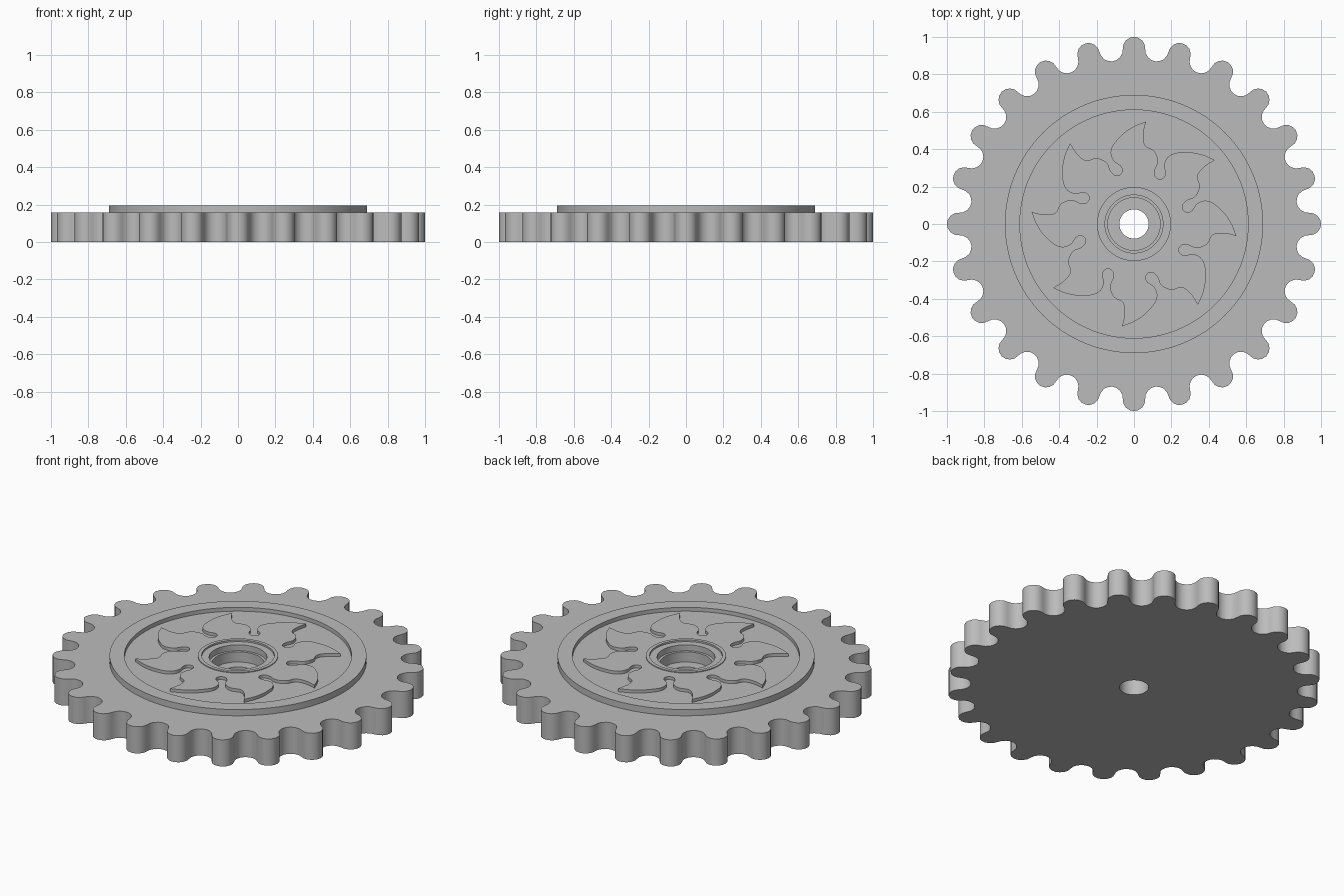
import bpy, bmesh
from math import sin, cos, pi, radians

TEETH, ARC = 24, 8              # tooth count, segments per tip or valley arc
N = TEETH * ARC * 2
PITCH = 2 * pi / TEETH
START = -PITCH / 4
TOP, FLOOR, RIM = 0.158, 0.172, 0.195

if "Cube" in bpy.data.objects:
    bpy.data.objects.remove(bpy.data.objects["Cube"])

grey = bpy.data.materials.new("plain_grey")
grey.use_nodes = True
grey.diffuse_color = (0.5, 0.5, 0.5, 1)
grey.node_tree.nodes["Principled BSDF"].inputs["Base Color"].default_value = (0.5, 0.5, 0.5, 1)


def circle(r):
    return [(r * cos(START + 2 * pi * k / N), r * sin(START + 2 * pi * k / N)) for k in range(N)]


def toothed():
    """Round tips and round valleys, tangent to each other."""
    pts, mid, tip = [], 0.94, 0.06
    valley = 2 * mid * sin(PITCH / 4) - tip
    for t in range(TEETH):
        a, b = t * PITCH, (t + 0.5) * PITCH
        sweep = pi / 2 + PITCH / 4
        for k in range(ARC):
            d = a - sweep + 2 * sweep * k / ARC
            pts.append((mid * cos(a) + tip * cos(d), mid * sin(a) + tip * sin(d)))
        sweep = pi / 2 - PITCH / 4
        for k in range(ARC):
            d = b + pi + sweep - 2 * sweep * k / ARC
            pts.append((mid * cos(b) + valley * cos(d), mid * sin(b) + valley * sin(d)))
    return pts


def finish(ob):
    ob.data.materials.clear()
    ob.data.materials.append(grey)
    bpy.ops.object.select_all(action='DESELECT')
    ob.select_set(True)
    bpy.context.view_layer.objects.active = ob
    bpy.ops.object.shade_smooth_by_angle(angle=radians(32))


def closed_ring(name, loops):
    """Join (outline, height) loops into a closed ring-shaped solid."""
    bm = bmesh.new()
    rows = [[bm.verts.new((x, y, z)) for x, y in pts] for pts, z in loops]
    for i, row in enumerate(rows):
        nxt = rows[(i + 1) % len(rows)]
        for k in range(N):
            j = (k + 1) % N
            bm.faces.new((row[k], row[j], nxt[j], nxt[k]))
    bmesh.ops.recalc_face_normals(bm, faces=bm.faces)
    me = bpy.data.meshes.new(name)
    bm.to_mesh(me)
    bm.free()
    ob = bpy.data.objects.new(name, me)
    bpy.context.collection.objects.link(ob)
    finish(ob)


def turned(name, profile):
    closed_ring(name, [(circle(r), z) for r, z in profile])


# Toothed wheel with a stepped centre hole
wheel = [(toothed(), 0), (toothed(), TOP)]
wheel += [(circle(r), z) for r, z in
          [(0.65, TOP), (0.65, FLOOR), (0.205, FLOOR), (0.205, 0.09), (0.078, 0.09), (0.078, 0)]]
closed_ring("toothed_wheel", wheel)

# Raised rim and stepped hub sleeve
turned("raised_rim", [(0.69, 0.15), (0.69, RIM), (0.61, RIM), (0.61, 0.15)])
turned("hub_sleeve", [(0.215, 0.08), (0.215, RIM), (0.195, RIM), (0.195, 0.185), (0.155, 0.185),
                      (0.155, 0.15), (0.14, 0.15), (0.14, 0.08)])

# Sun emblem: one flame repeated eight times around the hub
flame = [(0.11, 0.28), (0.117, 0.25), (0.145, 0.24), (0.166, 0.26), (0.162, 0.32), (0.19, 0.365),
         (0.27, 0.383), (0.36, 0.372), (0.432, 0.342), (0.365, 0.295), (0.34, 0.255),
         (0.352, 0.20), (0.325, 0.145)]
TIP = 8
curve = bpy.data.curves.new("sun_emblem", 'CURVE')
curve.dimensions, curve.fill_mode = '2D', 'BOTH'
curve.resolution_u = 5
curve.extrude = 0.01


def add_spline(points, sharp):
    s = curve.splines.new('BEZIER')
    s.bezier_points.add(len(points) - 1)
    s.use_cyclic_u = True
    for i, (p, co) in enumerate(zip(s.bezier_points, points)):
        p.co = (*co, 0)
        p.handle_left_type = p.handle_right_type = 'VECTOR' if sharp(i) else 'AUTO'


outline = []
for n in range(8):
    c, s = cos(-n * pi / 4), sin(-n * pi / 4)
    outline += [(x * c - y * s, x * s + y * c) for x, y in flame]
add_spline(outline, lambda i: i % len(flame) == TIP)
add_spline(circle(0.21)[::8], lambda i: False)
emblem = bpy.data.objects.new("sun_emblem", curve)
emblem.location.z = FLOOR + 0.008
bpy.context.collection.objects.link(emblem)
bpy.ops.object.select_all(action='DESELECT')
emblem.select_set(True)
bpy.context.view_layer.objects.active = emblem
bpy.ops.object.convert(target='MESH')
finish(bpy.context.view_layer.objects.active)
